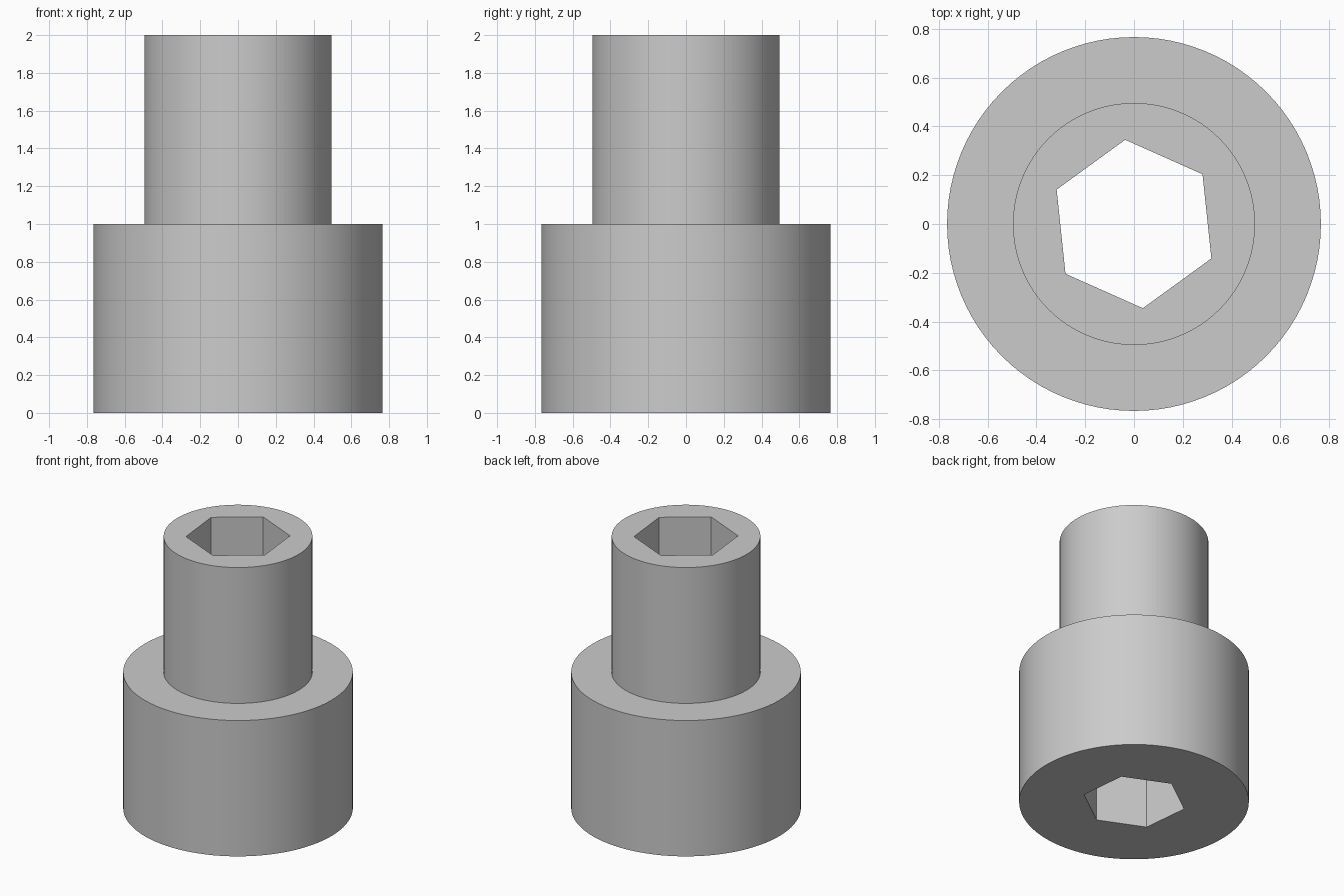
import bpy
import bmesh
from math import radians, cos, sin

SEGMENTS = 96
OUTER_R, NECK_R, HEX_R = 0.766, 0.496, 0.347
HEX_TURN = radians(36)

cube = bpy.data.objects.get("Cube")
if cube:
    bpy.data.objects.remove(cube, do_unlink=True)

# One plain grey for the whole part
grey = bpy.data.materials.new("plain grey")
grey.use_nodes = True
colour = (0.6, 0.6, 0.6, 1)
grey.diffuse_color = colour
grey.node_tree.nodes["Principled BSDF"].inputs["Base Color"].default_value = colour


def ring(bm, sides, radius, z, turn=0.0):
    """Closed loop of edges forming a regular polygon."""
    angles = [turn + radians(360) * i / sides for i in range(sides)]
    verts = [bm.verts.new((radius * cos(a), radius * sin(a), z)) for a in angles]
    return [bm.edges.new((verts[i], verts[(i + 1) % sides])) for i in range(sides)]


def bridge(bm, first, second):
    bmesh.ops.bridge_loops(bm, edges=first + second)


def fill_between(bm, outer, inner):
    bmesh.ops.triangle_fill(bm, edges=outer + inner, use_beauty=True)


bm = bmesh.new()

# Stepped outer body: wide base, flat shoulder, narrow neck
base_low = ring(bm, SEGMENTS, OUTER_R, 0)
base_high = ring(bm, SEGMENTS, OUTER_R, 1)
neck_low = ring(bm, SEGMENTS, NECK_R, 1)
neck_high = ring(bm, SEGMENTS, NECK_R, 2)
bridge(bm, base_low, base_high)
bridge(bm, base_high, neck_low)
bridge(bm, neck_low, neck_high)

# Hexagonal bore running right through
bore_low = ring(bm, 6, HEX_R, 0, HEX_TURN)
bore_high = ring(bm, 6, HEX_R, 2, HEX_TURN)
bridge(bm, bore_low, bore_high)

# Flat end faces around the bore
fill_between(bm, base_low, bore_low)
fill_between(bm, neck_high, bore_high)
bmesh.ops.recalc_face_normals(bm, faces=bm.faces[:])

mesh = bpy.data.meshes.new("stepped_hex_socket")
bm.to_mesh(mesh)
bm.free()
mesh.materials.append(grey)
socket = bpy.data.objects.new("stepped_hex_socket", mesh)
bpy.context.collection.objects.link(socket)

# Smooth the round walls, keep the rims and hexagon crisp
bpy.ops.object.select_all(action="DESELECT")
socket.select_set(True)
bpy.context.view_layer.objects.active = socket
bpy.ops.object.shade_smooth_by_angle(angle=radians(30))
